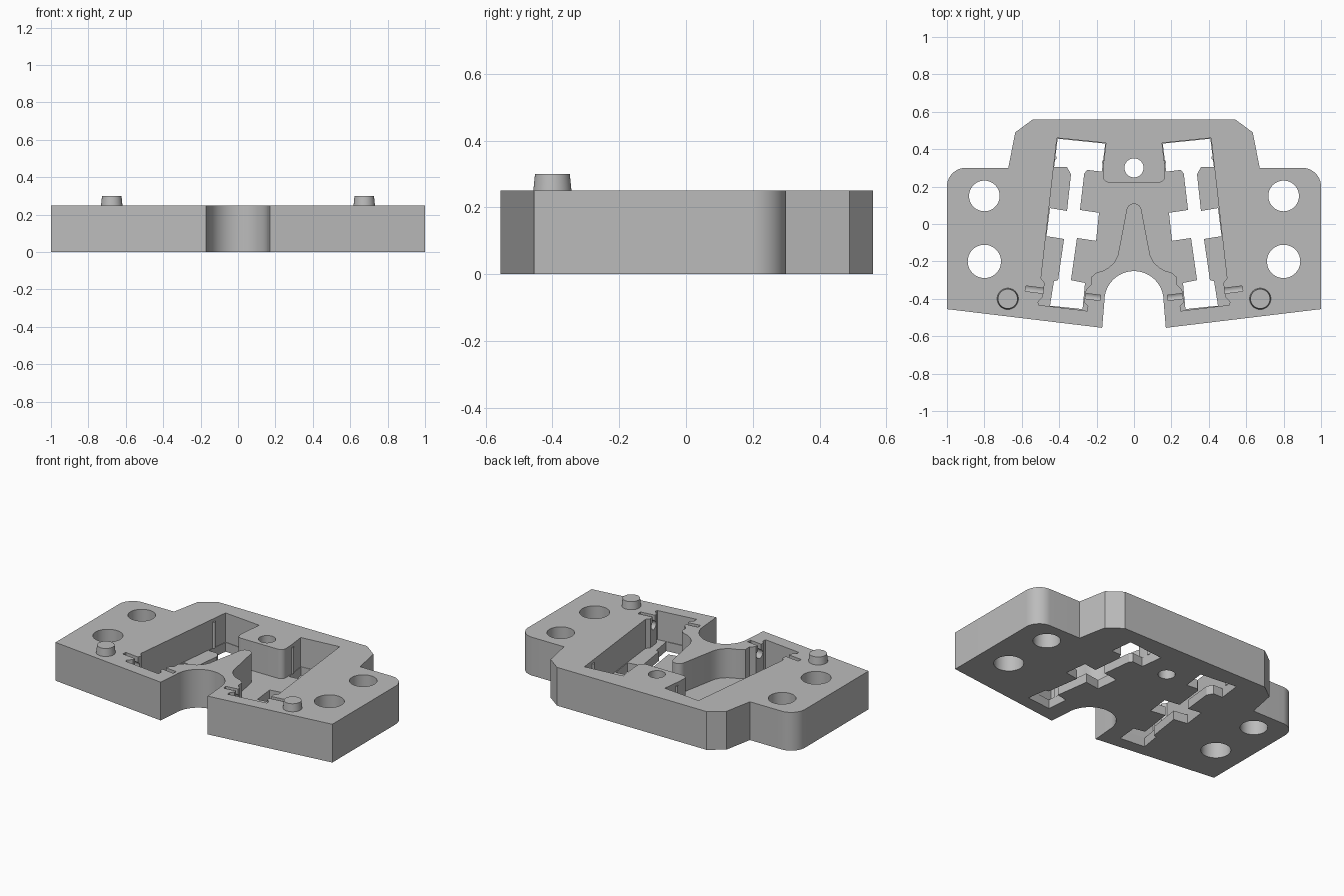
import bpy, bmesh
from math import radians, cos, sin, atan2, hypot
from mathutils import Matrix

cube = bpy.data.objects.get("Cube")
if cube:
    bpy.data.objects.remove(cube, do_unlink=True)

HEIGHT, FLOOR = 0.25, 0.06

grey = bpy.data.materials.new("light_grey")
grey.use_nodes = True
grey.diffuse_color = (0.5, 0.5, 0.5, 1)
grey.node_tree.nodes["Principled BSDF"].inputs["Base Color"].default_value = (0.5, 0.5, 0.5, 1)


def arc(cx, cy, r, start, end, n=16):
    angles = [radians(start + (end - start) * i / n) for i in range(n + 1)]
    return [(cx + r * cos(a), cy + r * sin(a)) for a in angles]


def mirrored(half):
    """Close a right-hand profile with its mirror image."""
    return half + [(-x, y) for x, y in reversed(half) if abs(x) > 1e-6]


def make_object(name, bm):
    bmesh.ops.recalc_face_normals(bm, faces=bm.faces)
    mesh = bpy.data.meshes.new(name)
    bm.to_mesh(mesh)
    bm.free()
    mesh.materials.append(grey)
    obj = bpy.data.objects.new(name, mesh)
    bpy.context.collection.objects.link(obj)
    return obj


def prism(name, points, z0, z1):
    bm = bmesh.new()
    face = bm.faces.new([bm.verts.new((x, y, z0)) for x, y in points])
    top = bmesh.ops.extrude_face_region(bm, geom=[face])["geom"]
    bmesh.ops.translate(bm, vec=(0, 0, z1 - z0),
                        verts=[v for v in top if isinstance(v, bmesh.types.BMVert)])
    return make_object(name, bm)


def cylinder(name, x, y, z0, z1, r0, r1=None, segments=48):
    bm = bmesh.new()
    bmesh.ops.create_cone(bm, cap_ends=True, segments=segments, radius1=r0,
                          radius2=r0 if r1 is None else r1, depth=z1 - z0,
                          matrix=Matrix.Translation((x, y, (z0 + z1) / 2)))
    return make_object(name, bm)


def cut(target, cutter):
    cutter.hide_render = True
    mod = target.modifiers.new("cut", "BOOLEAN")
    mod.object, mod.operation, mod.solver = cutter, "DIFFERENCE", "EXACT"
    bpy.context.view_layer.update()
    graph = bpy.context.evaluated_depsgraph_get()
    mesh = bpy.data.meshes.new_from_object(target.evaluated_get(graph))
    target.modifiers.clear()
    target.data = mesh
    bpy.data.objects.remove(cutter, do_unlink=True)


# Body with shoulders, angled front and arched notch
outline = ([(0, 0.56), (0.54, 0.56), (0.635, 0.49), (0.672, 0.3)]
           + arc(0.9, 0.2, 0.1, 90, 0) + [(1, -0.455), (0.17, -0.555)]
           + arc(0, -0.41, 0.158, 0, 90, 20))
body = prism("base_plate", mirrored(outline), 0, HEIGHT)

# Pocket around the rear tab and the central tongue
pocket = ([(0, 0.222)] + arc(0.132, 0.257, 0.035, -90, 0, 8)
          + [(0.165, 0.31), (0.15, 0.433), (0.412, 0.46), (0.497, -0.29),
             (0.478, -0.315), (0.487, -0.39), (0.513, -0.417), (0.51, -0.433),
             (0.25, -0.465), (0.247, -0.44), (0.267, -0.418), (0.257, -0.353),
             (0.23, -0.326), (0.23, -0.285), (0.2, -0.26), (0.165, -0.25),
             (0.135, -0.233), (0.105, -0.205), (0.087, -0.17), (0.08, -0.135)]
          + arc(0, 0.07, 0.04, 10, 90, 8))
cut(body, prism("pocket_cutter", mirrored(pocket), FLOOR, HEIGHT + 0.1))

# Stepped openings through the pocket floor
opening = [(0.408, 0.456), (0.154, 0.43), (0.172, 0.28), (0.25, 0.289),
           (0.266, 0.27), (0.289, 0.075), (0.187, 0.06), (0.203, -0.09),
           (0.305, -0.075), (0.337, -0.3), (0.262, -0.315), (0.275, -0.455),
           (0.449, -0.437), (0.428, -0.305), (0.406, -0.3), (0.374, -0.08),
           (0.468, -0.065), (0.449, 0.085), (0.358, 0.07), (0.337, 0.265),
           (0.358, 0.305), (0.427, 0.305)]
for side in (1, -1):
    cut(body, prism("opening_cutter", [(side * x, y) for x, y in opening],
                    -0.1, FLOOR + 0.04))

# Round holes
for x, y, r in [(0.8, 0.15, 0.082), (-0.8, 0.15, 0.082),
                (0.8, -0.2, 0.089), (-0.8, -0.2, 0.089), (0, 0.3, 0.051)]:
    cut(body, cylinder("hole_cutter", x, y, -0.1, HEIGHT + 0.1, r))

# Keyhole grooves for the cross pins
x0, y0, x1, y1 = 0.18, -0.395, 0.58, -0.345
length, angle = hypot(x1 - x0, y1 - y0), atan2(y1 - y0, x1 - x0)
for side in (1, -1):
    place = (Matrix.Translation((side * (x0 + x1) / 2, (y0 + y1) / 2, 0.19))
             @ Matrix.Rotation(side * angle, 4, "Z"))
    bm = bmesh.new()
    bmesh.ops.create_cone(bm, cap_ends=True, segments=24, radius1=0.028, radius2=0.028,
                          depth=length, matrix=place @ Matrix.Rotation(radians(90), 4, "Y"))
    cut(body, make_object("groove_cutter", bm))
    bm = bmesh.new()
    bmesh.ops.create_cube(bm, size=1, matrix=place @ Matrix.Translation((0, 0, 0.1))
                          @ Matrix.Diagonal((length, 0.028, 0.2, 1)))
    cut(body, make_object("slot_cutter", bm))

# Locating pins and small grip ridges on the pocket walls
parts = [body]
for side, label in ((1, "left"), (-1, "right")):
    parts.append(cylinder(label + "_locating_pin", side * 0.675, -0.4,
                          HEIGHT - 0.01, 0.3, 0.058, 0.052))
    for where, x, y in (("outer", 0.424, 0.355), ("inner", 0.16, 0.33)):
        parts.append(cylinder(f"{label}_{where}_ridge", side * x, y,
                              FLOOR, HEIGHT - 0.02, 0.011, segments=16))

bpy.ops.object.select_all(action="DESELECT")
for obj in parts:
    obj.select_set(True)
bpy.context.view_layer.objects.active = body
bpy.ops.object.shade_smooth_by_angle(angle=radians(30))
